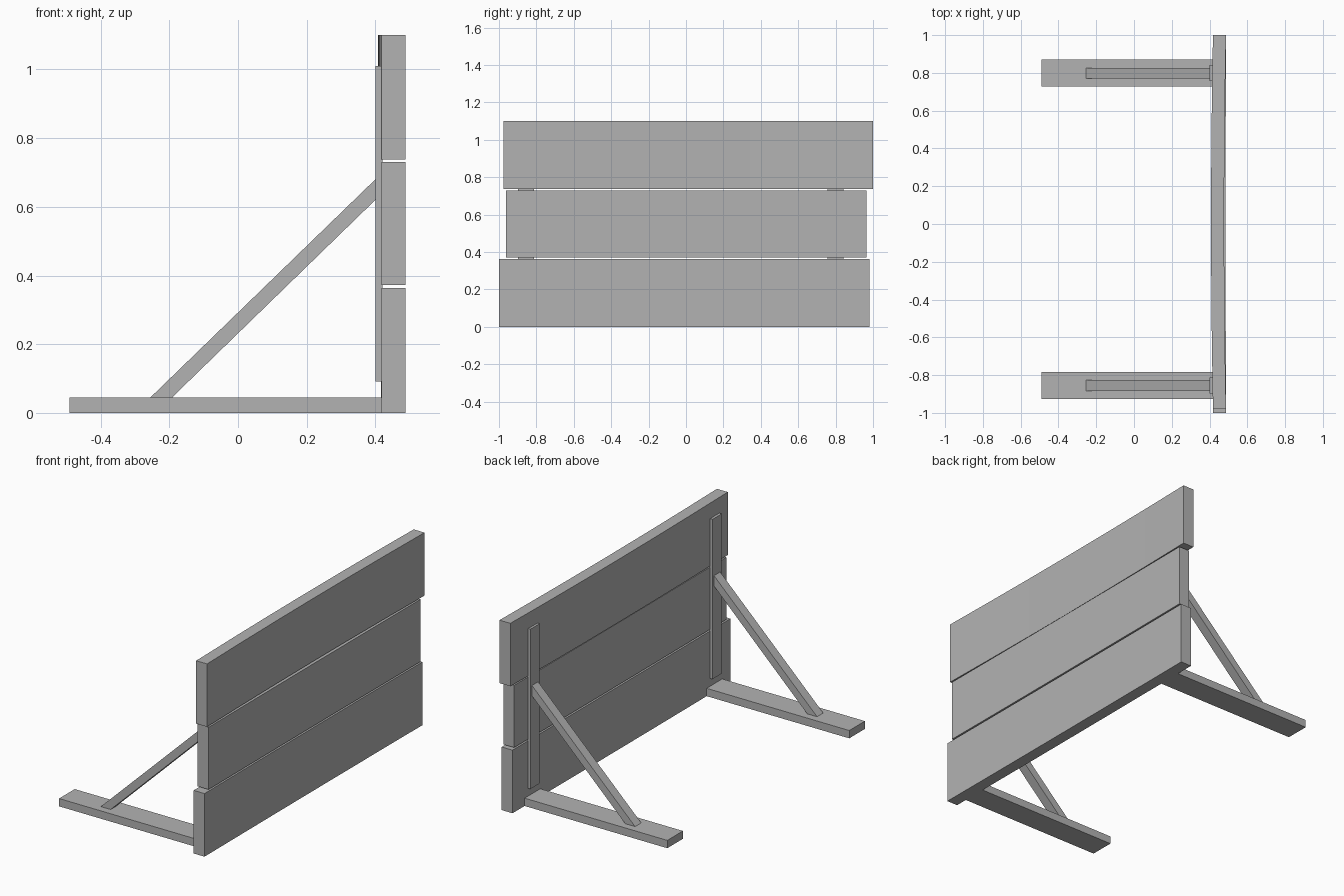
import bpy
import bmesh

cube = bpy.data.objects.get("Cube")
if cube:
    bpy.data.objects.remove(cube, do_unlink=True)

GREY = (0.45, 0.45, 0.45, 1.0)
grey = bpy.data.materials.new("plain grey")
grey.use_nodes = True
grey.diffuse_color = GREY
grey.node_tree.nodes["Principled BSDF"].inputs["Base Color"].default_value = GREY


def sweep(name, sections):
    """Loft matching closed sections into a solid with capped ends."""
    bm = bmesh.new()
    rings = [[bm.verts.new(p) for p in section] for section in sections]
    for a, b in zip(rings, rings[1:]):
        for i in range(len(a)):
            j = (i + 1) % len(a)
            bm.faces.new((a[i], a[j], b[j], b[i]))
    bm.faces.new(rings[0])
    bm.faces.new(rings[-1])
    bmesh.ops.recalc_face_normals(bm, faces=bm.faces)
    mesh = bpy.data.meshes.new(name)
    bm.to_mesh(mesh)
    bm.free()
    mesh.materials.append(grey)
    obj = bpy.data.objects.new(name, mesh)
    bpy.context.collection.objects.link(obj)
    return obj


def extrude(name, profile, y0, y1):
    """Extrude an x-z profile along y."""
    return sweep(name, [[(x, y, z) for x, z in profile] for y in (y0, y1)])


def rect(x0, x1, z0, z1):
    return [(x0, z0), (x1, z0), (x1, z1), (x0, z1)]


def plank(name, y0, y1, z0, z1, bow):
    """Wide board, bowed slightly toward the braces along its length."""
    sections = []
    steps = 6
    for i in range(steps + 1):
        t = i / steps
        shift = -bow * 4 * t * (1 - t)
        y = y0 + (y1 - y0) * t
        sections.append([(x + shift, y, z) for x, z in rect(0.418, 0.487, z0, z1)])
    return sweep(name, sections)


# Wall of three staggered planks
plank("bottom_plank", -1.0, 0.98, 0.0, 0.363, 0.002)
plank("middle_plank", -0.963, 0.965, 0.372, 0.73, 0.002)
plank("top_plank", -0.977, 1.0, 0.738, 1.1, 0.01)

# Two supports: foot, upright batten and diagonal brace
brace_profile = [(-0.255, 0.045), (-0.192, 0.045), (0.402, 0.622), (0.402, 0.682)]
for side, y in (("right", -0.855), ("left", 0.799)):
    extrude(side + "_foot", rect(-0.49, 0.419, 0.0, 0.045), y - 0.071, y + 0.071)
    extrude(side + "_batten", rect(0.401, 0.421, 0.091, 1.01), y - 0.042, y + 0.042)
    extrude(side + "_brace", brace_profile, y - 0.028, y + 0.028)
